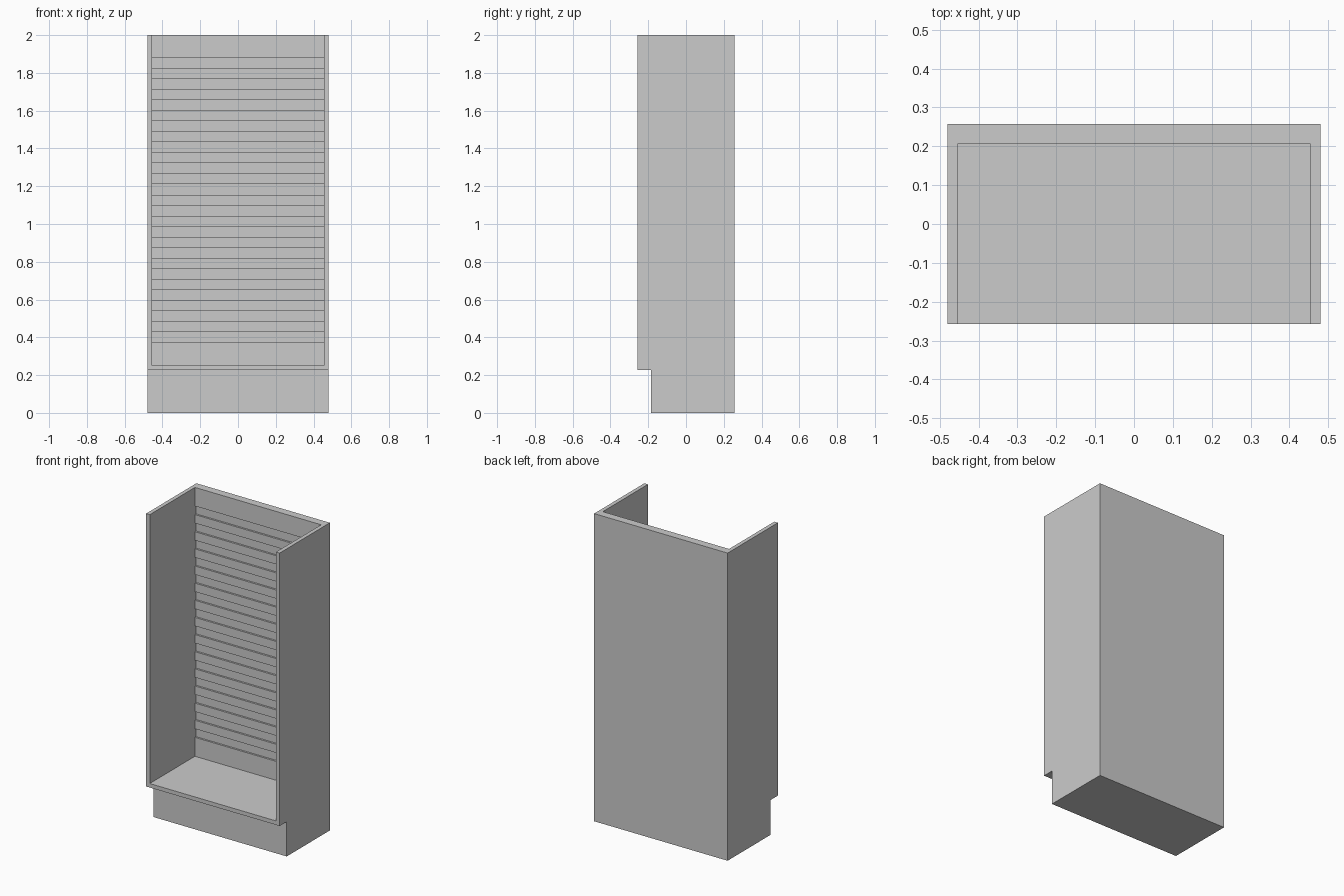
import bpy, bmesh

if "Cube" in bpy.data.objects:
    bpy.data.objects.remove(bpy.data.objects["Cube"])


def extrude_profile(name, profile, half_width):
    """Closed (y, z) profile extruded along x from -half_width to +half_width."""
    bm = bmesh.new()
    face = bm.faces.new([bm.verts.new((-half_width, y, z)) for y, z in profile])
    result = bmesh.ops.extrude_face_region(bm, geom=[face])
    verts = [v for v in result["geom"] if isinstance(v, bmesh.types.BMVert)]
    bmesh.ops.translate(bm, verts=verts, vec=(2 * half_width, 0, 0))
    bmesh.ops.recalc_face_normals(bm, faces=bm.faces[:])
    mesh = bpy.data.meshes.new(name)
    bm.to_mesh(mesh)
    bm.free()
    obj = bpy.data.objects.new(name, mesh)
    bpy.context.collection.objects.link(obj)
    return obj


FRONT, BACK, KICK = -0.258, 0.258, -0.185
INNER_BACK, GROOVE = 0.206, 0.012
FLOOR, STEP, PITCH, FIRST = 0.252, 0.226, 0.0557, 0.375

# Outer cabinet with recessed plinth
cabinet = extrude_profile("display_cabinet", [
    (KICK, 0), (BACK, 0), (BACK, 2), (FRONT, 2), (FRONT, STEP), (KICK, STEP)], 0.48)

# Interior cavity, open at front and top, with grooves in the back panel
cavity = [(-0.5, FLOOR), (INNER_BACK, FLOOR)]
for i in range(14):
    z0 = FIRST + 2 * i * PITCH
    z1 = z0 + PITCH
    cavity += [(INNER_BACK, z0), (INNER_BACK + GROOVE, z0),
               (INNER_BACK + GROOVE, z1), (INNER_BACK, z1)]
cavity += [(INNER_BACK, 2.2), (-0.5, 2.2)]
cutter = extrude_profile("cavity_cutter", cavity, 0.454)
cutter.hide_render = True

# Cut the cavity, then drop the cutter
mod = cabinet.modifiers.new("cavity", 'BOOLEAN')
mod.operation = 'DIFFERENCE'
mod.solver = 'EXACT'
mod.object = cutter
bpy.context.view_layer.objects.active = cabinet
cabinet.select_set(True)
bpy.ops.object.modifier_apply(modifier=mod.name)
bpy.data.objects.remove(cutter)
